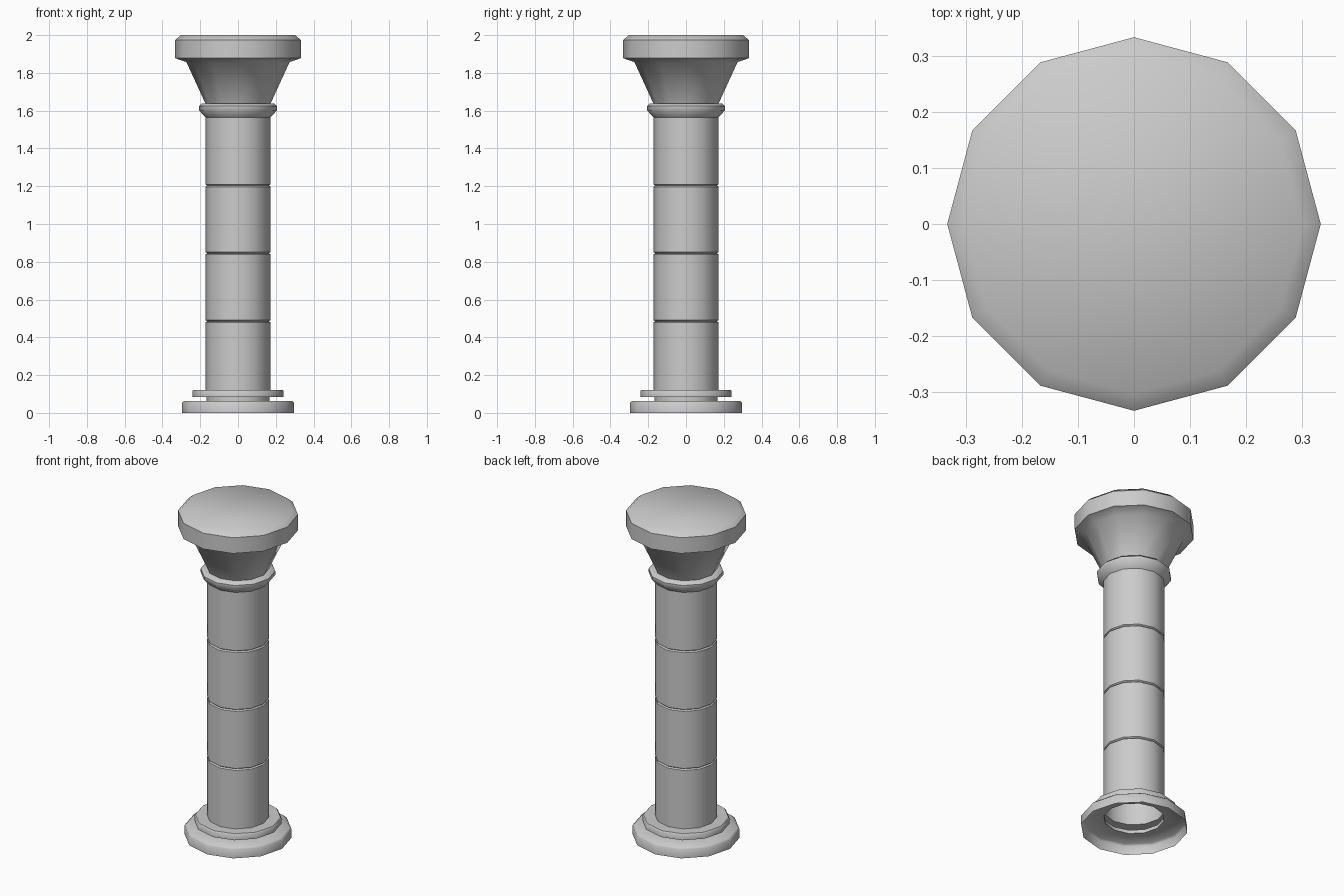
import bpy
import bmesh
from math import cos, sin, tau, radians

cube = bpy.data.objects.get("Cube")
if cube:
    bpy.data.objects.remove(cube, do_unlink=True)

SIDES = 12

# One plain stone colour for the whole column
stone = bpy.data.materials.new("grey_stone")
stone.use_nodes = True
colour = (0.6, 0.6, 0.6, 1)
stone.diffuse_color = colour
stone.node_tree.nodes["Principled BSDF"].inputs["Base Color"].default_value = colour


def lathe(name, profile, cap=False):
    """Turn a (radius, height) profile, listed bottom to top, into a shell."""
    bm = bmesh.new()
    rings = [[bm.verts.new((r * cos(tau * i / SIDES), r * sin(tau * i / SIDES), z))
              for i in range(SIDES)] for r, z in profile]
    for low, high in zip(rings, rings[1:]):
        for i in range(SIDES):
            j = (i + 1) % SIDES
            bm.faces.new((low[i], low[j], high[j], high[i]))
    if cap:
        bm.faces.new(rings[-1])
    mesh = bpy.data.meshes.new(name)
    bm.to_mesh(mesh)
    bm.free()
    mesh.materials.append(stone)
    mesh.shade_smooth()
    mesh.set_sharp_from_angle(angle=radians(48))
    obj = bpy.data.objects.new(name, mesh)
    bpy.context.collection.objects.link(obj)
    return obj


SHAFT = 0.172
NECK = 0.168

# Base, open underneath, with a softened top edge
lathe("base", [(0.297, 0), (0.297, 0.053), (0.286, 0.064), (NECK, 0.064), (NECK, 0.085)])

# Thin step between base and shaft
lathe("base_step", [(NECK, 0.085), (0.242, 0.085), (0.242, 0.115),
                    (0.236, 0.122), (SHAFT, 0.122)])

# Shaft with three narrow grooves
shaft = [(SHAFT, 0.122)]
for z in (0.485, 0.845, 1.203):
    shaft += [(SHAFT, z - 0.006), (SHAFT - 0.008, z), (SHAFT, z + 0.006)]
shaft.append((SHAFT, 1.565))
lathe("shaft", shaft)

# Collar under the capital
lathe("collar", [(SHAFT, 1.565), (0.207, 1.602), (0.207, 1.624),
                 (0.192, 1.637), (SHAFT, 1.637)])

# Flared capital with its heavy closed top
lathe("capital", [(SHAFT, 1.637), (0.273, 1.857), (0.333, 1.878),
                  (0.333, 1.974), (0.302, 2.0)], cap=True)
